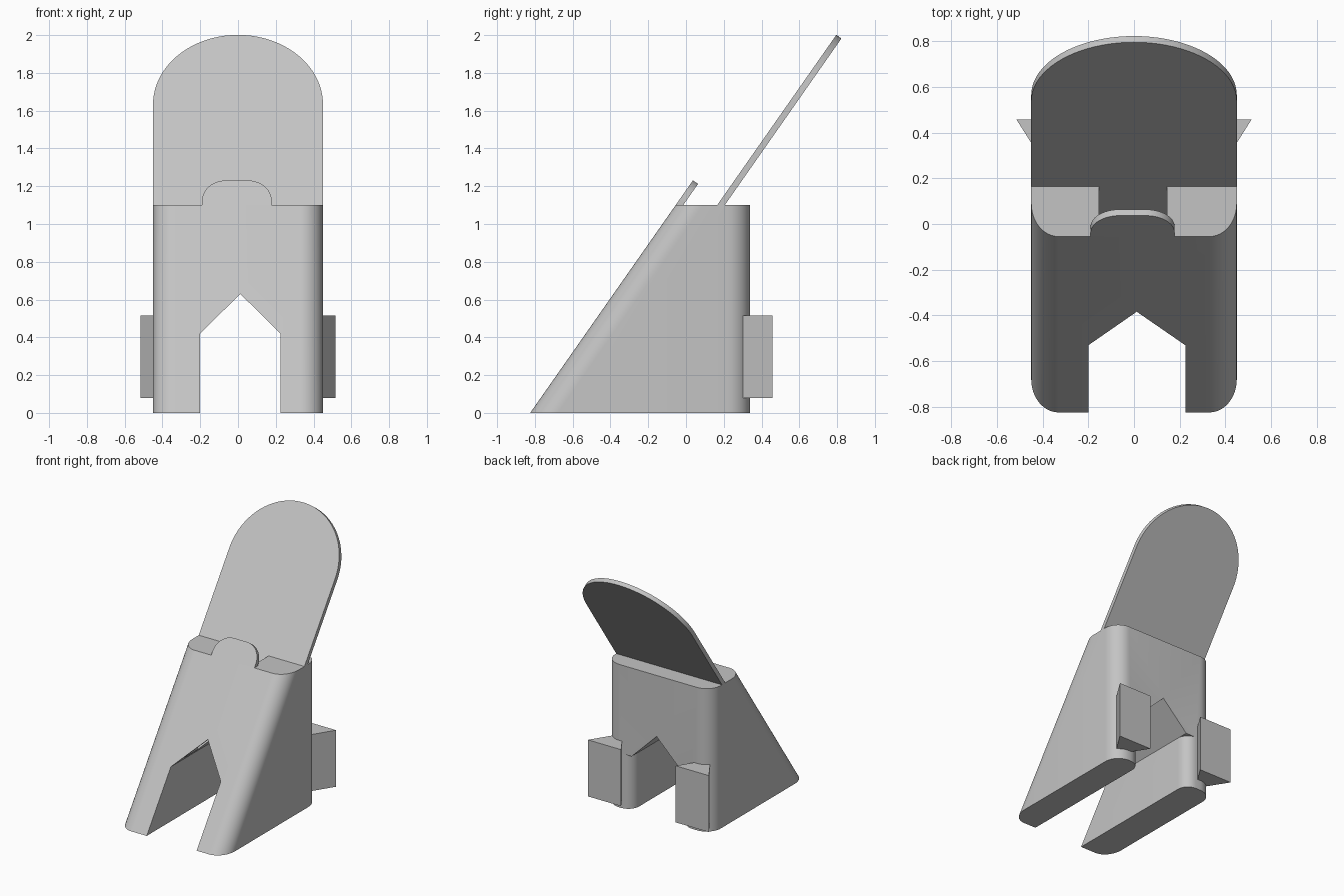
import bpy, bmesh
from math import sin, cos, pi
from mathutils import Vector

if "Cube" in bpy.data.objects:
    bpy.data.objects.remove(bpy.data.objects["Cube"], do_unlink=True)

grey = bpy.data.materials.new("light grey")
grey.use_nodes = True
grey.diffuse_color = (0.55, 0.55, 0.55, 1)
grey.node_tree.nodes["Principled BSDF"].inputs["Base Color"].default_value = grey.diffuse_color

HALF, HEIGHT, BACK, FRONT = 0.45, 1.1, 0.34, -0.825
LEAN = 0.7                                   # y gained per unit of height on the slope
UP = Vector((0, LEAN, 1)).normalized()       # direction up the slope
INTO = Vector((0, UP.z, -UP.y))              # direction into the slope


def solid(name, ring_a, ring_b):
    """Closed solid between two matching rings of points."""
    bm = bmesh.new()
    a = [bm.verts.new(p) for p in ring_a]
    b = [bm.verts.new(p) for p in ring_b]
    n = len(a)
    bm.faces.new(a)
    bm.faces.new(b)
    for i in range(n):
        bm.faces.new((a[i], a[(i + 1) % n], b[(i + 1) % n], b[i]))
    bmesh.ops.recalc_face_normals(bm, faces=bm.faces)
    mesh = bpy.data.meshes.new(name)
    bm.to_mesh(mesh)
    bm.free()
    mesh.materials.append(grey)
    obj = bpy.data.objects.new(name, mesh)
    bpy.context.collection.objects.link(obj)
    return obj


def arc(cx, cy, rx, ry, start, end, steps=12):
    angles = [start + (end - start) * i / steps for i in range(steps + 1)]
    return [(cx + rx * cos(t), cy + ry * sin(t)) for t in angles]


def upright(name, outline, low, high):
    return solid(name, [(x, y, low) for x, y in outline], [(x, y, high) for x, y in outline])


def slab(name, outline, y, thickness):
    """Leaning sheet parallel to the front slope, rising from the body top."""
    ring = [Vector((x, y, HEIGHT)) + UP * s for x, s in outline]
    return solid(name, ring, [p + INTO * thickness for p in ring])


def activate(obj):
    bpy.ops.object.select_all(action='DESELECT')
    obj.select_set(True)
    bpy.context.view_layer.objects.active = obj


def cut(obj, cutter):
    activate(obj)
    mod = obj.modifiers.new("cut", 'BOOLEAN')
    mod.operation, mod.solver, mod.object = 'DIFFERENCE', 'EXACT', cutter
    bpy.ops.object.modifier_apply(modifier=mod.name)
    bpy.data.objects.remove(cutter, do_unlink=True)


def body_ring(z):
    """Rounded rectangle whose front edge follows the slope."""
    r, ry, front = 0.12, 0.145, FRONT + LEAN * z
    pts = (arc(HALF - r, BACK - r, r, r, 0, pi / 2)
           + arc(r - HALF, BACK - r, r, r, pi / 2, pi)
           + arc(r - HALF, front + ry, r, ry, pi, 1.5 * pi)
           + arc(HALF - r, front + ry, r, ry, 1.5 * pi, 2 * pi))
    return [(x, y, z) for x, y in pts]


# Wedge body
body = solid("body", body_ring(0), body_ring(HEIGHT))

# Gabled opening between the legs
LEFT, RIGHT, EAVE = 0.225, -0.2, 0.42
gable = [(RIGHT, -0.1), (LEFT, -0.1), (LEFT, EAVE), (0.012, 0.63), (RIGHT, EAVE)]
cut(body, solid("opening_cutter", [(x, -1, z) for x, z in gable], [(x, 1, z) for x, z in gable]))

# Rounded inner back edges of the legs
R = 0.09
for wall, side in ((LEFT, 1), (RIGHT, -1)):
    curve = [(wall + side * (R - R * cos(t)), BACK - R + R * sin(t))
             for t in [i * pi / 16 for i in range(9)]]
    edge = curve + [(wall + side * R, BACK + 0.1), (wall - side * 0.05, BACK + 0.1),
                    (wall - side * 0.05, BACK - R)]
    cut(body, upright("leg_edge_cutter", edge, -0.1, EAVE))

# Leaning slot from the top down into the opening
PLATE_Y, TAB_Y, THICK = 0.165, FRONT + LEAN * HEIGHT, 0.033


def slot_ring(x):
    return [(x, y + LEAN * (z - HEIGHT), z)
            for y, z in ((-0.01, 0.3), (PLATE_Y, 0.3), (PLATE_Y, 1.2), (-0.01, 1.2))]


cut(body, solid("slot_cutter", slot_ring(-0.153), slot_ring(0.145)))

# Tall back plate with a round top
plate = slab("back_plate", [(-HALF, 0), (HALF, 0)] + arc(0, 0.65, HALF, HALF, 0, pi, 40),
             PLATE_Y, THICK)

# Small rounded tab at the front
tab = slab("front_tab", [(-0.19, 0), (0.178, 0)] + arc(0.05, 0.03, 0.128, 0.13, 0, pi / 2)
           + arc(-0.062, 0.03, 0.128, 0.13, pi / 2, pi), TAB_Y, THICK)

# Dovetail blocks on the back of the legs
parts = [body, plate, tab]
for side, name in ((1, "left_back_block"), (-1, "right_back_block")):
    outline = [(side * x, y) for x, y in
               ((0.412, 0.295), (0.515, 0.458), (0.232, 0.458), (0.335, 0.295))]
    parts.append(upright(name, outline, 0.08, 0.515))

for obj in parts:
    activate(obj)
    bpy.ops.object.shade_smooth_by_angle(angle=pi / 6)
